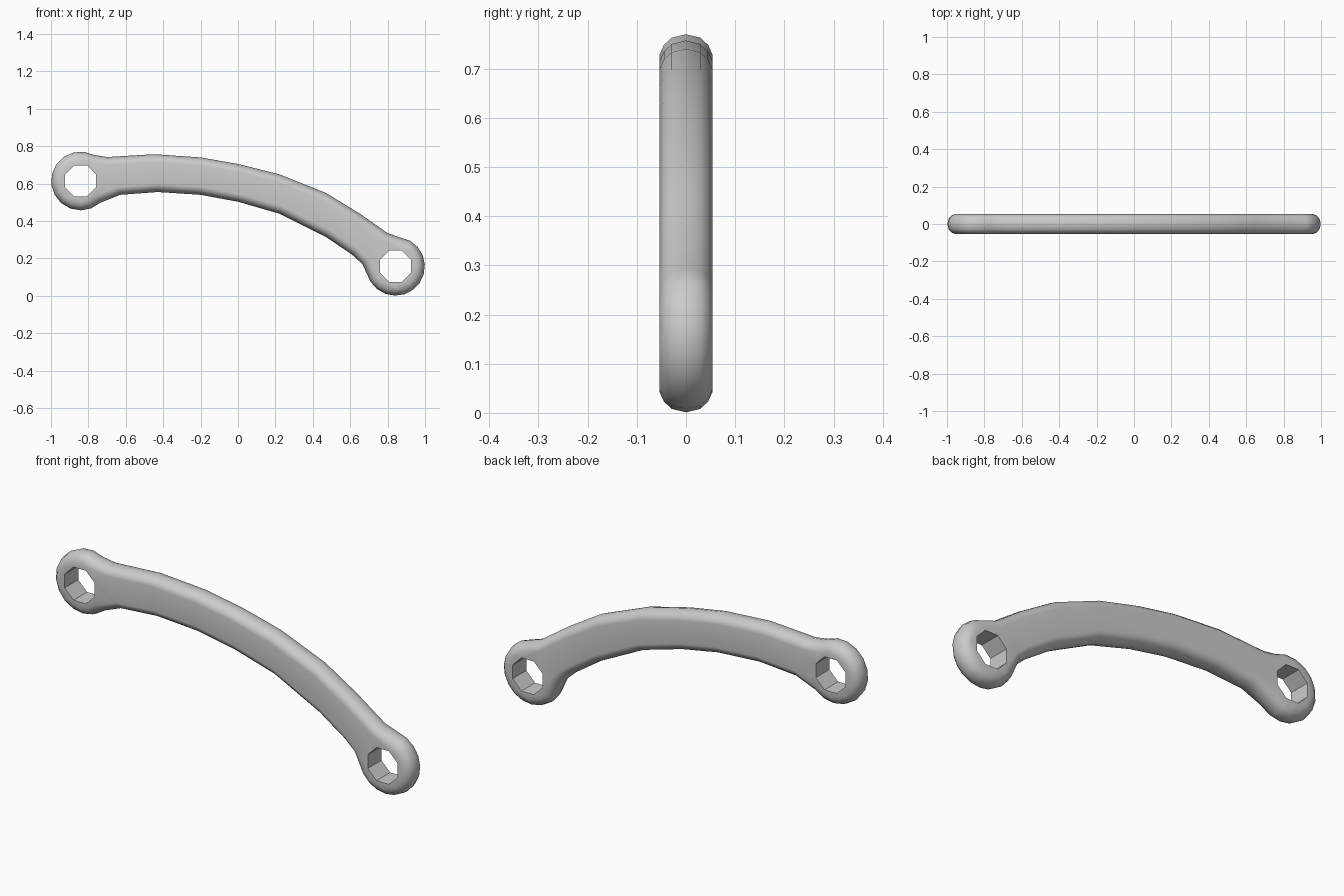
import bpy, bmesh, math
from mathutils import Vector

cube = bpy.data.objects.get("Cube")
if cube:
    bpy.data.objects.remove(cube)

# Grey metal
metal = bpy.data.materials.new("grey metal")
metal.use_nodes = True
colour = (0.6, 0.6, 0.6, 1)
metal.diffuse_color = colour
metal.node_tree.nodes["Principled BSDF"].inputs["Base Color"].default_value = colour

HALF = 0.054
UPPER_EYE = Vector((-0.842, 0.614))
LOWER_EYE = Vector((0.842, 0.158))


def arc(centre, radius, start, end, count):
    angles = [math.radians(start + (end - start) * i / count) for i in range(count + 1)]
    return [centre + radius * Vector((math.cos(a), math.sin(a))) for a in angles]


# Counter-clockwise outline: top edge, upper eye, underside, lower eye
top_edge = [(0.65, 0.44), (0.47, 0.55), (0.22, 0.65), (0, 0.705),
            (-0.2, 0.74), (-0.45, 0.757), (-0.7, 0.742)]
underside = [(-0.63, 0.54), (-0.43, 0.555), (-0.2, 0.54), (0, 0.503),
             (0.22, 0.44), (0.47, 0.315), (0.61, 0.22), (0.665, 0.17)]
outline = [Vector(p) for p in top_edge]
outline += arc(UPPER_EYE, 0.157, 62, 312, 12)
outline += [Vector(p) for p in underside]
outline += arc(LOWER_EYE, 0.157, 212, 420, 11) + [Vector((0.80, 0.335))]


def inset(points, distance):
    """Move every corner inwards along its mitre."""
    result = []
    for i, p in enumerate(points):
        a = (p - points[i - 1]).normalized()
        b = (points[(i + 1) % len(points)] - p).normalized()
        normal = Vector((-(a.y + b.y), a.x + b.x)).normalized()
        result.append(p + normal * distance)
    return result


bm = bmesh.new()


def ring(points, y):
    return [bm.verts.new((p.x, y, p.y)) for p in points]


def bridge(first, second):
    for i in range(len(first)):
        j = (i + 1) % len(first)
        bm.faces.new((first[i], first[j], second[j], second[i]))


# Rounded outer rim
half_profile = [(HALF, 0.042), (0.045, 0.022), (0.029, 0.007), (0, 0)]
profile = [(-y, d) for y, d in half_profile] + [(y, d) for y, d in half_profile[-2::-1]]
rim = [ring(inset(outline, d), y) for y, d in profile]
for first, second in zip(rim, rim[1:]):
    bridge(first, second)

# Bolt holes through both eyes
front_loops, back_loops = [rim[0]], [rim[-1]]
for eye in (UPPER_EYE, LOWER_EYE):
    hole = arc(eye, 0.09, 22.5, 382.5, 8)[:-1]
    front, back = ring(hole, -HALF), ring(hole, HALF)
    bridge(front, back)
    front_loops.append(front)
    back_loops.append(back)

# Flat front and back faces around the holes
for loops in (front_loops, back_loops):
    edges = [bm.edges.get((loop[i - 1], loop[i])) for loop in loops for i in range(len(loop))]
    bmesh.ops.triangle_fill(bm, use_beauty=True, use_dissolve=False, edges=edges)
bmesh.ops.recalc_face_normals(bm, faces=bm.faces)

mesh = bpy.data.meshes.new("curved_link")
bm.to_mesh(mesh)
bm.free()
mesh.materials.append(metal)
link = bpy.data.objects.new("curved_link", mesh)
bpy.context.collection.objects.link(link)

# Smooth rim with crisp hole edges and flat faces
bpy.ops.object.select_all(action="DESELECT")
link.select_set(True)
bpy.context.view_layer.objects.active = link
bpy.ops.object.shade_smooth_by_angle(angle=math.radians(32))
link.modifiers.new("flat_face_normals", "WEIGHTED_NORMAL").keep_sharp = True
